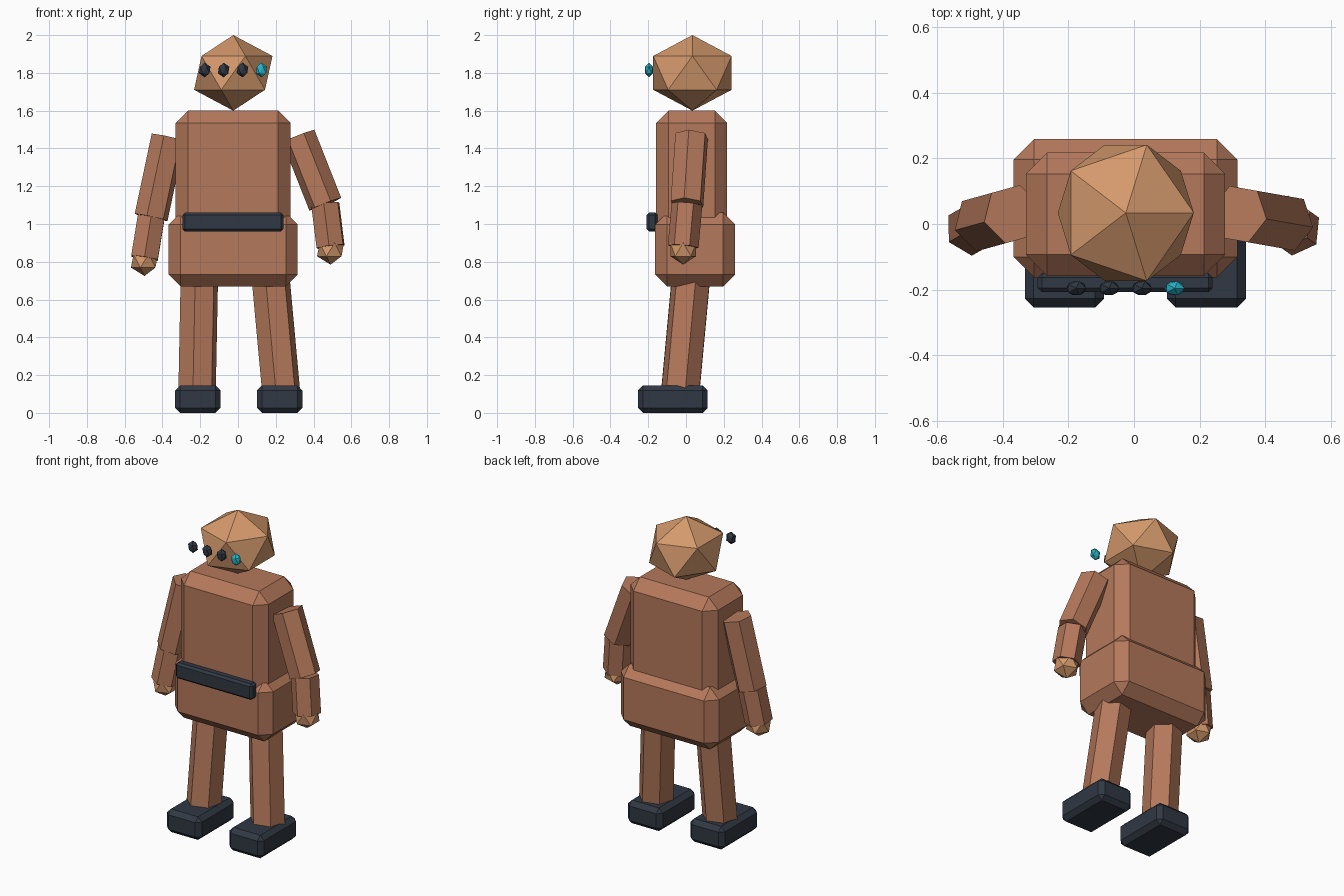
import bpy
import bmesh
from mathutils import Matrix, Vector

if "Cube" in bpy.data.objects:
    bpy.data.objects.remove(bpy.data.objects["Cube"])


def material(name, color):
    mat = bpy.data.materials.new(name)
    mat.use_nodes = True
    rgba = (*color, 1)
    mat.diffuse_color = rgba
    mat.node_tree.nodes["Principled BSDF"].inputs["Base Color"].default_value = rgba
    return mat


CLAY = material("clay brown", (0.46, 0.19, 0.105))
TAN = material("light tan", (0.66, 0.32, 0.15))
SLATE = material("dark slate", (0.03, 0.04, 0.057))
CYAN = material("glowing cyan", (0.02, 0.45, 0.57))


def finish(name, bm, mat):
    mesh = bpy.data.meshes.new(name)
    bm.to_mesh(mesh)
    bm.free()
    mesh.materials.append(mat)
    obj = bpy.data.objects.new(name, mesh)
    bpy.context.collection.objects.link(obj)
    return obj


def chamfer_box(name, low, high, bevel, mat):
    """Box between two corners with every edge chamfered."""
    low, high = Vector(low), Vector(high)
    place = Matrix.Translation((low + high) / 2) @ Matrix.Diagonal((*(high - low), 1))
    bm = bmesh.new()
    bmesh.ops.create_cube(bm, size=1, matrix=place)
    bmesh.ops.bevel(bm, geom=bm.edges[:], offset=bevel, segments=1,
                    profile=0.5, affect='EDGES')
    return finish(name, bm, mat)


def limb(name, start, end, radius, mat):
    """Six-sided prism between two joints."""
    start, end = Vector(start), Vector(end)
    axis = end - start
    place = (Matrix.Translation((start + end) / 2)
             @ axis.to_track_quat('Z', 'Y').to_matrix().to_4x4())
    bm = bmesh.new()
    bmesh.ops.create_cone(bm, cap_ends=True, segments=6, radius1=radius,
                          radius2=radius, depth=axis.length, matrix=place)
    return finish(name, bm, mat)


def gem(name, center, radii, mat):
    """Stretched icosahedron."""
    place = Matrix.Translation(center) @ Matrix.Diagonal((*radii, 1))
    bm = bmesh.new()
    bmesh.ops.create_icosphere(bm, subdivisions=1, radius=1, matrix=place)
    return finish(name, bm, mat)


# Body and belt
chamfer_box("torso", (-0.33, -0.158, 0.93), (0.278, 0.218, 1.6), 0.065, CLAY)
chamfer_box("hips", (-0.367, -0.163, 0.67), (0.315, 0.259, 1.06), 0.062, CLAY)
chamfer_box("belt", (-0.294, -0.208, 0.96), (0.24, -0.15, 1.06), 0.013, SLATE)

# Head with a row of four eyes
gem("head", (-0.025, 0.034, 1.8), (0.232, 0.244, 0.2), TAN)
for i in range(4):
    gem(f"eye_{i + 1}", (-0.176 + 0.1 * i, -0.196, 1.815), (0.034, 0.025, 0.039),
        CYAN if i == 3 else SLATE)

# Arms: shoulder, elbow, wrist
arms = {
    "left": ((0.32, 0.03, 1.465), (0.462, 0.005, 1.105), (0.49, -0.015, 0.88)),
    "right": ((-0.37, 0.03, 1.459), (-0.46, 0.005, 1.035), (-0.495, -0.015, 0.82)),
}
for side, (shoulder, elbow, wrist) in arms.items():
    limb(f"{side}_upper_arm", shoulder, elbow, 0.092, CLAY)
    limb(f"{side}_forearm", elbow, wrist, 0.082, CLAY)
    gem(f"{side}_hand", Vector(wrist) - Vector((0, 0, 0.015)), (0.08,) * 3, TAN)

# Legs and feet
legs = {
    "left": ((0.165, 0.034, 0.8), (0.234, -0.036, 0.05), 0.1),
    "right": ((-0.203, 0.034, 0.8), (-0.218, -0.036, 0.05), -0.333),
}
for side, (hip, ankle, foot_x) in legs.items():
    limb(f"{side}_leg", hip, ankle, 0.104, CLAY)
    chamfer_box(f"{side}_foot", (foot_x, -0.255, 0), (foot_x + 0.241, 0.115, 0.145),
                0.027, SLATE)
